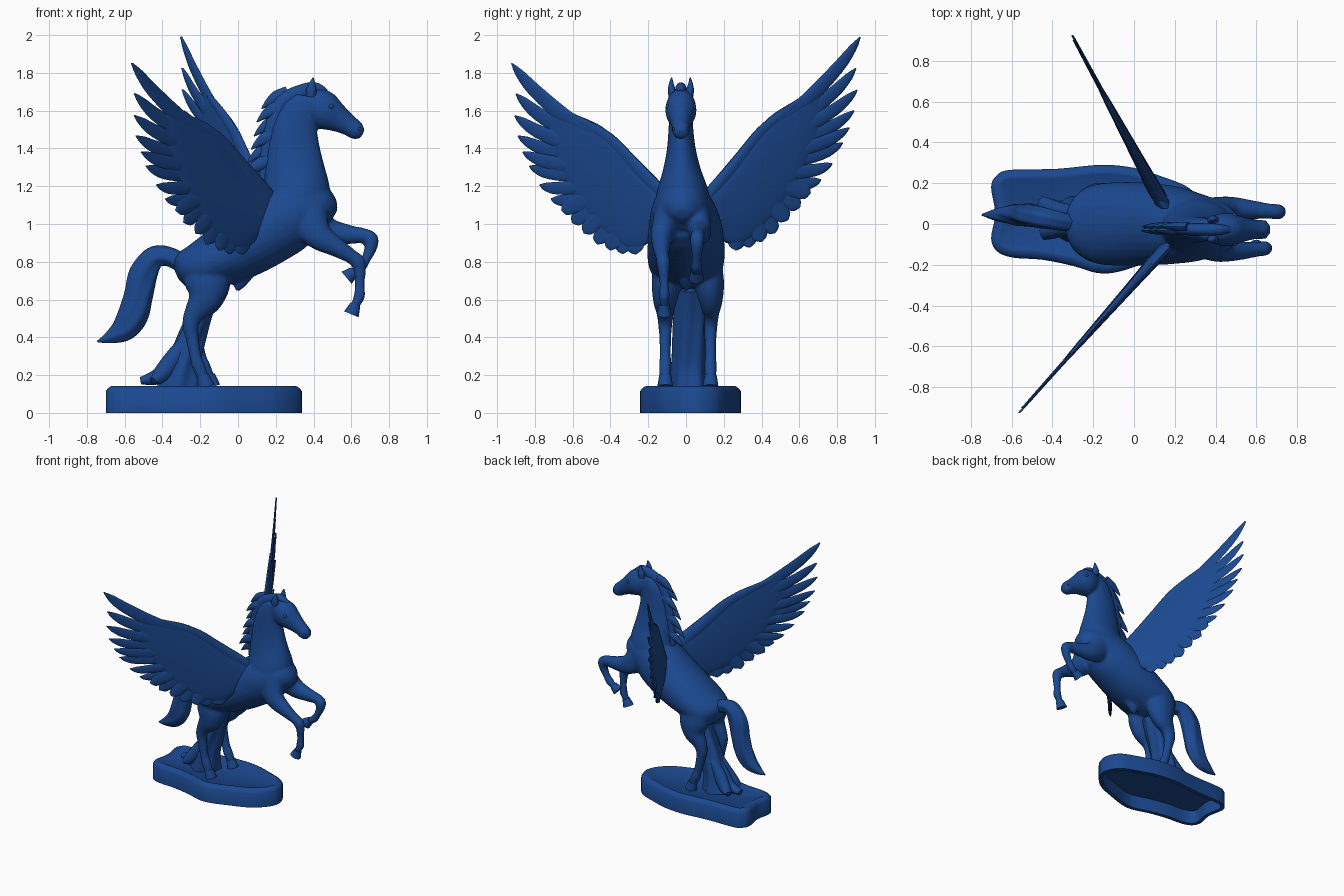
import bpy, bmesh, math
from mathutils import Vector, Matrix

blue = bpy.data.materials.new("blue")
blue.diffuse_color = (.011, .066, .28, 1)


def spline(pts, k, closed=False):
    """Catmull-Rom interpolation of tuples of any length."""
    n, out = len(pts), []
    for i in range(n if closed else n - 1):
        ids = [i - 1, i, i + 1, i + 2]
        a, b, c, d = [pts[j % n] if closed else pts[min(max(j, 0), n - 1)] for j in ids]
        for s in range(k):
            t = s / k
            out.append(tuple(0.5 * (2 * q + (r - p) * t + (2 * p - 5 * q + 4 * r - w) * t * t
                                    + (3 * q - p - 3 * r + w) * t ** 3)
                             for p, q, r, w in zip(a, b, c, d)))
    return out if closed else out + [tuple(pts[-1])]


def tube(bm, stations, n=18, k=4, upright=False, ridge=0.0, f=None):
    """Loft ellipses along stations (x, y, z, in-plane radius, y radius)."""
    st = spline(stations, k)
    rings = []
    for i, (x, y, z, ra, rb) in enumerate(st):
        t = (Vector(st[min(i + 1, len(st) - 1)][:3]) - Vector(st[max(i - 1, 0)][:3])).normalized()
        nrm = Vector((0, 0, 1)) if upright else t.cross(Vector((0, 1, 0))).normalized()
        side = Vector((0, 1, 0)) if upright else nrm.cross(t)
        ring = []
        for j in range(n):
            a = 2 * math.pi * j / n
            m = 1 + ridge * math.cos(6 * a + i * 0.25)
            p = Vector((x, y, z)) + nrm * (max(ra, .003) * m * math.cos(a)) \
                + side * (max(rb, .003) * m * math.sin(a))
            ring.append(bm.verts.new(f(p) if f else p))
        rings.append(ring)
    skin(bm, rings)


def skin(bm, rings):
    """Bridge neighbouring rings and cap both ends."""
    for r, s in zip(rings, rings[1:]):
        for j in range(len(r)):
            bm.faces.new((r[j], r[(j + 1) % len(r)], s[(j + 1) % len(r)], s[j]))
    bm.faces.new(rings[0])
    bm.faces.new(rings[-1])


def finish(name, bm, voxel=0.0, angle=40):
    bmesh.ops.recalc_face_normals(bm, faces=bm.faces)
    me = bpy.data.meshes.new(name)
    bm.to_mesh(me)
    bm.free()
    me.materials.append(blue)
    ob = bpy.data.objects.new(name, me)
    bpy.context.collection.objects.link(ob)
    bpy.ops.object.select_all(action='DESELECT')
    ob.select_set(True)
    bpy.context.view_layer.objects.active = ob
    if voxel:
        rm = ob.modifiers.new("Fuse", 'REMESH')
        rm.mode, rm.voxel_size = 'VOXEL', voxel
        sm = ob.modifiers.new("Soften", 'SMOOTH')
        sm.factor, sm.iterations = 0.5, 10
        for m in ("Fuse", "Soften"):
            bpy.ops.object.modifier_apply(modifier=m)
    bpy.ops.object.shade_smooth_by_angle(angle=math.radians(angle))


# Base: wavy outline, hollow underneath, bevelled upper edge
outline = spline([(-.70, .18), (-.675, .235), (-.61, .265), (-.38, .27), (-.16, .29), (0, .275),
                  (.13, .235), (.265, .18), (.325, .105), (.335, .02), (.29, -.06), (.20, -.135),
                  (.06, -.19), (-.08, -.235), (-.18, -.24), (-.30, -.205), (-.45, -.175),
                  (-.59, -.165), (-.67, -.135), (-.70, -.07), (-.68, .05)], 4, True)
bm = bmesh.new()
rings = []
for inset, z in [(.03, .105), (.03, 0), (0, 0), (0, .115), (.012, .132), (.032, .143),
                 (.045, .143), (.055, .137)]:
    ring = []
    for i, p in enumerate(outline):
        a, b = outline[i - 1], outline[(i + 1) % len(outline)]
        t = Vector((b[0] - a[0], b[1] - a[1])).normalized()
        ring.append(bm.verts.new((p[0] + t.y * inset, p[1] - t.x * inset, z)))
    rings.append(ring)
skin(bm, rings)
finish("base", bm)

# Body: torso, neck, head and legs fused into one skin
body = bmesh.new()
tube(body, [(-.325, 0, .73, .03, .03), (-.29, 0, .745, .10, .13), (-.20, 0, .775, .13, .19),
            (-.08, 0, .83, .157, .205), (.05, 0, .90, .178, .203), (.18, -.005, .985, .19, .193),
            (.29, -.015, 1.05, .185, .172), (.40, -.018, 1.08, .145, .14),
            (.47, -.018, 1.07, .10, .10), (.513, -.018, 1.05, .03, .04)], 28)
tube(body, [(.30, -.015, 1.02, .18, .15), (.31, -.018, 1.16, .18, .14),
            (.30, -.022, 1.29, .16, .10), (.295, -.025, 1.40, .14, .076),
            (.30, -.027, 1.50, .122, .066), (.325, -.027, 1.60, .10, .06),
            (.36, -.027, 1.67, .055, .05)], 28)
tube(body, [(.35, -.027, 1.66, .045, .045), (.41, -.027, 1.633, .093, .075),
            (.465, -.027, 1.595, .099, .082), (.53, -.027, 1.557, .073, .062),
            (.59, -.027, 1.52, .055, .048), (.63, -.027, 1.492, .049, .047),
            (.66, -.027, 1.476, .026, .03)], 24)
hoofs = []
for y, dx in ((-.11, 0), (.13, .03)):
    s = 1 if y > 0 else -1
    leg = [(-.17, -.02 * s, .79, .12, .08), (-.165, -.01 * s, .68, .12, .083),
           (-.18, 0, .60, .09, .066), (-.228, 0, .53, .058, .047), (-.25, 0, .47, .046, .038),
           (-.243, 0, .40, .036, .032), (-.225, 0, .30, .032, .03), (-.21, 0, .25, .036, .034),
           (-.19, 0, .20, .032, .031), (-.18, 0, .175, .032, .032)]
    tube(body, [(x + dx * (.8 - z) / .6, y + dy, z, a, b) for x, dy, z, a, b in leg])
    hoofs.append(("hind_hoof", [(-.185 + dx, y, .20, .033, .032), (-.168 + dx, y, .138, .045, .042)]))
tube(body, [(.36, -.10, 1.05, .12, .07), (.42, -.125, .945, .08, .062), (.52, -.13, .878, .053, .047),
            (.60, -.125, .828, .039, .036), (.635, -.12, .797, .041, .037),
            (.645, -.118, .75, .032, .031), (.645, -.115, .68, .026, .025),
            (.643, -.115, .62, .031, .029), (.628, -.115, .585, .026, .025),
            (.618, -.115, .565, .026, .025)])
hoofs.append(("front_hoof_low", [(.622, -.115, .575, .027, .027), (.60, -.115, .522, .042, .038)]))
tube(body, [(.37, .06, 1.04, .11, .07), (.47, .075, .965, .075, .06), (.58, .07, .945, .053, .046),
            (.67, .062, .937, .04, .037), (.703, .06, .915, .043, .039),
            (.70, .058, .865, .033, .031), (.675, .056, .81, .026, .026),
            (.652, .055, .775, .03, .029), (.625, .055, .753, .026, .026),
            (.608, .055, .742, .026, .025)])
hoofs.append(("front_hoof_high", [(.617, .055, .75, .027, .027), (.575, .055, .715, .042, .038)]))
tube(body, [(.03, 0, .73, .05, .04), (.005, 0, .675, .03, .03), (-.005, 0, .645, .01, .01)])
finish("horse_body", body, 0.009)

# Hooves
for name, st in hoofs:
    bm = bmesh.new()
    tube(bm, st, 20, 2)
    finish(name, bm)

# Ears, eyes and nostrils
for s in (-1, 1):
    bm = bmesh.new()
    y = -.027 + s * .045
    tube(bm, [(.385, y, 1.675, .026, .02), (.388, y + s * .004, 1.71, .027, .02),
              (.393, y + s * .006, 1.745, .016, .012), (.398, y + s * .004, 1.775, .003, .003)], 12)
    finish("ear", bm)
    for name, x, w, z, r in (("eye", .492, .066, 1.622, .015), ("nostril", .642, .035, 1.502, .010)):
        bm = bmesh.new()
        bmesh.ops.create_uvsphere(bm, u_segments=14, v_segments=8, radius=r,
                                  matrix=Matrix.Translation((x, -.027 + s * w, z)))
        finish(name, bm)

# Mane: crest, forelock and swept-back pointed locks
bm = bmesh.new()
tube(bm, [(.47, -.027, 1.70, .012, .015), (.41, -.027, 1.72, .03, .028), (.33, -.027, 1.695, .042, .03),
          (.245, -.025, 1.64, .05, .03), (.195, -.023, 1.54, .045, .03), (.165, -.02, 1.42, .042, .028),
          (.145, -.02, 1.30, .035, .026), (.13, -.015, 1.18, .02, .02)], 14)
for i, (x, z) in enumerate([(.125, 1.62), (.10, 1.55), (.085, 1.475), (.07, 1.405), (.05, 1.335),
                            (.035, 1.265), (.04, 1.205)]):
    y = -.022 + .01 * (-1) ** i
    tube(bm, [(x + .14, y, z + .075, .035, .022), (x + .08, y, z + .05, .036, .02),
              (x + .035, y, z + .022, .02, .013), (x, y, z - .01, .003, .003)], 10, 3)
finish("mane", bm)

# Tail with strand ridges
bm = bmesh.new()
tube(bm, [(-.28, .0, .785, .05, .04), (-.37, .015, .828, .05, .045), (-.445, .03, .82, .062, .05),
          (-.50, .04, .74, .076, .052), (-.525, .045, .63, .074, .055), (-.555, .045, .52, .077, .055),
          (-.605, .045, .445, .066, .045), (-.68, .045, .40, .034, .028),
          (-.745, .045, .378, .004, .004)], 36, 5, ridge=.05)
finish("tail", bm)

# Stump supporting the horse, with roots running back over the base
bm = bmesh.new()
tube(bm, [(-.14, .02, .66, .05, .075), (-.20, .02, .52, .06, .085), (-.25, .02, .38, .075, .088),
          (-.29, .02, .25, .09, .092), (-.31, .025, .13, .12, .105)], 36, 4, ridge=.08)
for y0, y1, x in ((.06, .11, -.46), (.02, .035, -.515), (-.02, -.05, -.45)):
    tube(bm, [(-.24, y0, .42, .035, .03), (-.33, y0, .30, .05, .04),
              (-.41, (y0 + y1) / 2, .20, .045, .04), (x, y1, .17, .02, .03)], 12, 3)
finish("stump", bm)

# Wings: local x is the span, local z is height, y is thickness
PRIMARY = [(.923, 1.99), (.90, 1.825), (.907, 1.71), (.89, 1.60), (.865, 1.51), (.83, 1.43),
           (.775, 1.32), (.715, 1.235)]
SECONDARY = [(.66, 1.165), (.605, 1.09), (.54, 1.02), (.47, .95), (.40, .905), (.335, .875),
             (.265, .86), (.215, .90)]
SPAN = [(.075, 1.18, 1.08, .025), (.10, 1.19, 1.03, .035), (.16, 1.215, .95, .042),
        (.22, 1.295, .90, .038), (.28, 1.37, .89, .034), (.36, 1.475, .94, .03),
        (.44, 1.565, 1.02, .026), (.52, 1.62, 1.12, .022), (.60, 1.665, 1.25, .018),
        (.67, 1.70, 1.40, .012), (.72, 1.69, 1.55, .004)]


def feather(bm, base, tip, w, thick, y, blunt, sag, f):
    st = []
    for u, k in ((0, .6), (.35, 1), (.7, .92), (.9, blunt), (1, .06)):
        bend = 4 * u * (1 - u)
        st.append((base[0] + (tip[0] - base[0]) * u + .015 * bend, y,
                   base[1] + (tip[1] - base[1]) * u - sag * bend,
                   w * k, thick * (1 - .5 * u)))
    tube(bm, st, 10, 3, f=f)


for name, s, x0, slope, drop in (("wing_right", -1, .16, .89, .18), ("wing_left", 1, .135, .54, 0)):
    def place(p):
        return Vector((x0 - slope * (p.x - .11) + p.y, s * p.x, p.z - drop * max(p.x - .15, 0)))
    bm = bmesh.new()
    tube(bm, [(a, 0, (t + b) / 2, (t - b) / 2, r) for a, t, b, r in SPAN], 32, 3, True, f=place)
    # leading edge
    tube(bm, [(.09, 0, 1.11, .04, .04), (.20, 0, 1.235, .04, .034), (.30, 0, 1.36, .036, .026),
              (.40, 0, 1.485, .032, .021), (.50, 0, 1.57, .028, .017), (.64, 0, 1.675, .016, .012)],
         14, f=place)
    for i, tip in enumerate(PRIMARY):
        base = (.47 - .01 * i, 1.53 - .038 * i)
        feather(bm, base, tip, .036, .013, .003 * (-1) ** i, .58, .035, place)
    for i, tip in enumerate(SECONDARY):
        base = (.40 - .03 * i, 1.25 - .022 * i)
        feather(bm, base, tip, .05, .015, .003 * (-1) ** i, .75, .01, place)
    finish(name, bm)
